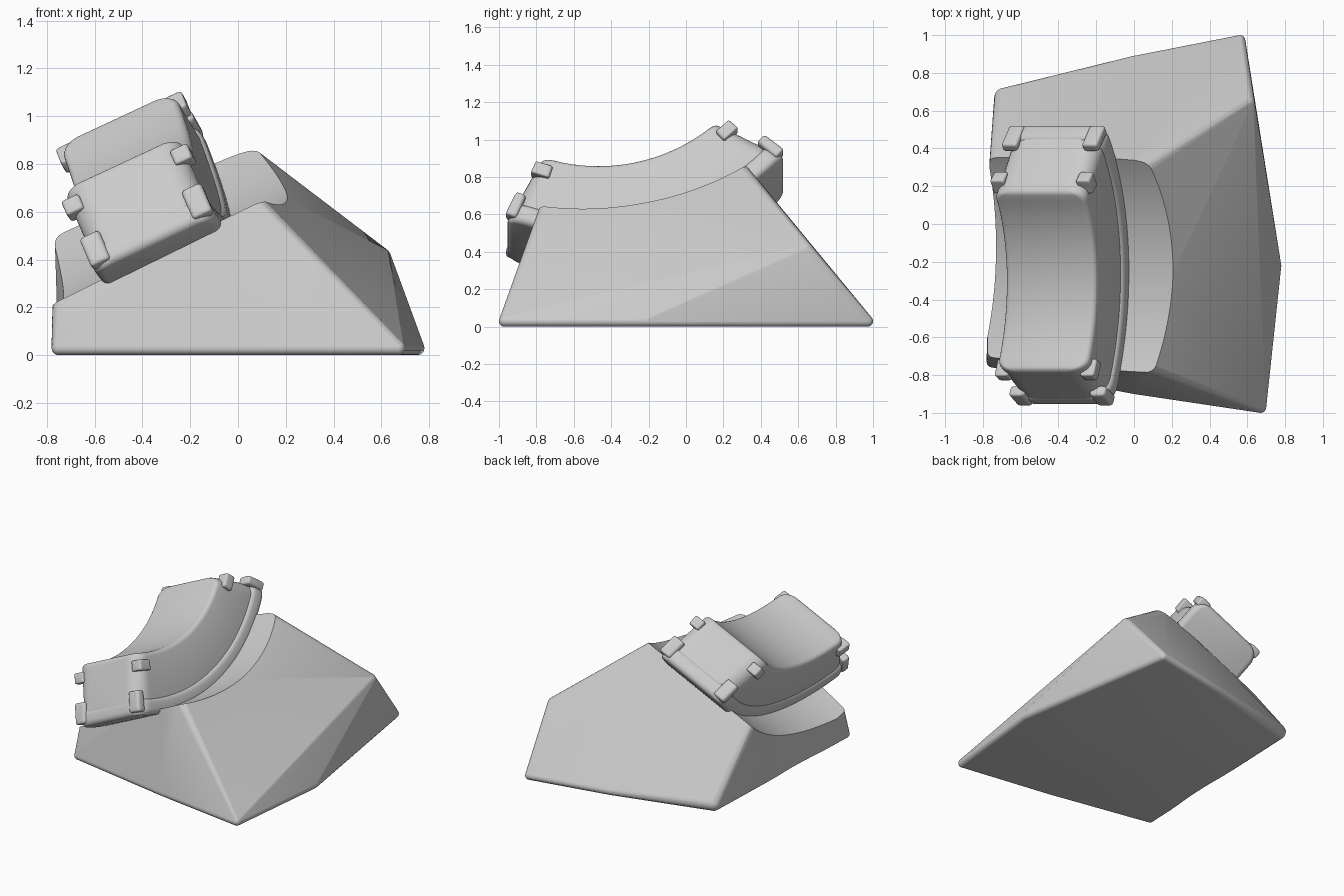
import bpy, bmesh, math
from mathutils import Vector

cube = bpy.data.objects.get("Cube")
if cube:
    bpy.data.objects.remove(cube, do_unlink=True)

grey = bpy.data.materials.new("plain_grey")
grey.use_nodes = True
grey.diffuse_color = (0.6, 0.6, 0.6, 1)
grey.node_tree.nodes["Principled BSDF"].inputs["Base Color"].default_value = (0.6, 0.6, 0.6, 1)

# Tilted frame shared by the saddle and the curved body
TILT = math.radians(25)
ACROSS = Vector((math.cos(TILT), 0, math.sin(TILT)))
NORMAL = Vector((-math.sin(TILT), 0, math.cos(TILT)))
CENTRE_Y, CENTRE_N = -0.44, 1.754


def add_object(name, bm):
    bmesh.ops.recalc_face_normals(bm, faces=bm.faces)
    mesh = bpy.data.meshes.new(name)
    bm.to_mesh(mesh)
    bm.free()
    mesh.materials.append(grey)
    obj = bpy.data.objects.new(name, mesh)
    bpy.context.collection.objects.link(obj)
    return obj


def smooth(obj, angle=30):
    bpy.ops.object.select_all(action='DESELECT')
    obj.select_set(True)
    bpy.context.view_layer.objects.active = obj
    bpy.ops.object.shade_smooth_by_angle(angle=math.radians(angle))


def rounded_hull(name, corners):
    """Convex solid wrapped round a small sphere at each corner."""
    bm = bmesh.new()
    for x, y, z, r in corners:
        for j in range(-4, 5):
            lat = j * math.pi / 8
            for i in range(1 if abs(j) == 4 else 16):
                lon = i * math.pi / 8
                bm.verts.new((x + r * math.cos(lat) * math.cos(lon),
                              y + r * math.cos(lat) * math.sin(lon),
                              z + r * math.sin(lat)))
    bmesh.ops.convex_hull(bm, input=bm.verts)
    loose = [v for v in bm.verts if not v.link_faces]
    bmesh.ops.delete(bm, geom=loose, context='VERTS')
    return add_object(name, bm)


def cut_with_cylinder(obj, centre, axis, radius):
    bm = bmesh.new()
    bmesh.ops.create_cone(bm, cap_ends=True, segments=256, radius1=radius,
                          radius2=radius, depth=5)
    cutter = add_object("cutter", bm)
    cutter.hide_render = True
    cutter.rotation_mode = 'QUATERNION'
    cutter.rotation_quaternion = axis.to_track_quat('Z', 'Y')
    cutter.location = centre
    mod = obj.modifiers.new("cut", 'BOOLEAN')
    mod.operation, mod.solver, mod.object = 'DIFFERENCE', 'EXACT', cutter
    bpy.context.view_layer.update()
    graph = bpy.context.evaluated_depsgraph_get()
    cut = bpy.data.meshes.new_from_object(obj.evaluated_get(graph))
    obj.modifiers.clear()
    obj.data = cut
    bpy.data.objects.remove(cutter, do_unlink=True)


def inset(d, r):
    """Inward offset of a quarter-round of radius r at distance d from the end."""
    return 0 if d >= r else r - math.sqrt(max(0, r * r - (r - d) ** 2))


def on_arc(u, angle, r):
    y = CENTRE_Y + r * math.sin(angle)
    u += -0.085 + 0.07 * (y - CENTRE_Y)
    p = ACROSS * u + NORMAL * (CENTRE_N - r * math.cos(angle))
    return p + Vector((0, y, 0))


def curved_slab(name, mid, half, r0, r1, start, end, corner, edge, steps):
    """Rounded slab bent round the axis; start and end are (inner, outer) angles."""
    bm = bmesh.new()
    length = r1 * math.radians(end[1] - start[1])
    rings = []
    for i in range(steps + 1):
        t = (1 - math.cos(math.pi * i / steps)) / 2
        d = min(t, 1 - t) * length
        w = half - inset(d, corner)
        lo, hi = r0 + inset(d, edge), r1 - inset(d, edge)
        e = min(edge, (hi - lo) * 0.49, w * 0.9)
        ring = []
        for quarter, (su, top) in enumerate(((1, 1), (-1, 1), (-1, 0), (1, 0))):
            for k in range(5):
                q = (quarter + k / 4) * math.pi / 2
                u = mid + su * (w - e) + e * math.cos(q)
                r = (hi - e if top else lo + e) + e * math.sin(q)
                f = (r - r0) / (r1 - r0)
                a0 = start[0] + (start[1] - start[0]) * f
                a1 = end[0] + (end[1] - end[0]) * f
                ring.append(bm.verts.new(on_arc(u, math.radians(a0 + (a1 - a0) * t), r)))
        rings.append(ring)
    for a, b in zip(rings, rings[1:]):
        for k in range(len(a)):
            n = (k + 1) % len(a)
            bm.faces.new((a[k], a[n], b[n], b[k]))
    bm.faces.new(rings[0])
    bm.faces.new(rings[-1])
    smooth(add_object(name, bm), 40)


# Stand: sloped block with a saddle on top and a hollow left side
stand = rounded_hull("stand", [
    (-0.75, -0.73, 0.03, 0.03), (0, -0.87, 0.03, 0.03), (0.67, -0.97, 0.03, 0.03),
    (0.75, -0.22, 0.03, 0.03), (0.56, 0.97, 0.03, 0.03), (0, 0.86, 0.03, 0.03),
    (-0.69, 0.67, 0.05, 0.05), (0.6, 0.64, 0.41, 0.04),
    (-0.04, -0.69, 0.72, 0.06), (-0.05, 0.23, 0.88, 0.06),
    (-0.72, -0.6, 0.45, 0.05), (-0.72, 0.26, 0.55, 0.05)])
cut_with_cylinder(stand, NORMAL * CENTRE_N + Vector((0, CENTRE_Y, 0)), ACROSS, 1.26)
cut_with_cylinder(stand, Vector((-3.23, -0.12, 0)), Vector((0, 0, 1)), 2.5)
smooth(stand)

# Curved body and the plate beneath it
curved_slab("curved_body", 0, 0.265, 0.88, 1.23, (-22.5, -24), (44, 49), 0.11, 0.03, 48)
curved_slab("lower_plate", 0, 0.28, 1.18, 1.29, (-24, -24), (49, 49), 0.1, 0.035, 48)

# Lugs on the plate corners and small tabs on the rim corners
for side, side_name in ((-1, "right"), (1, "left")):
    for angle, rim_angle, end_name in ((-23, -20, "front"), (48, 43, "back")):
        curved_slab(f"{end_name}_{side_name}_lug", side * 0.235, 0.045, 1.13, 1.27,
                    (angle - 1.5, angle - 1.5), (angle + 1.5, angle + 1.5), 0.02, 0.015, 12)
        curved_slab(f"{end_name}_{side_name}_tab", side * 0.25, 0.04, 0.93, 1.0,
                    (rim_angle - 3, rim_angle - 3), (rim_angle + 3, rim_angle + 3),
                    0.015, 0.01, 12)
